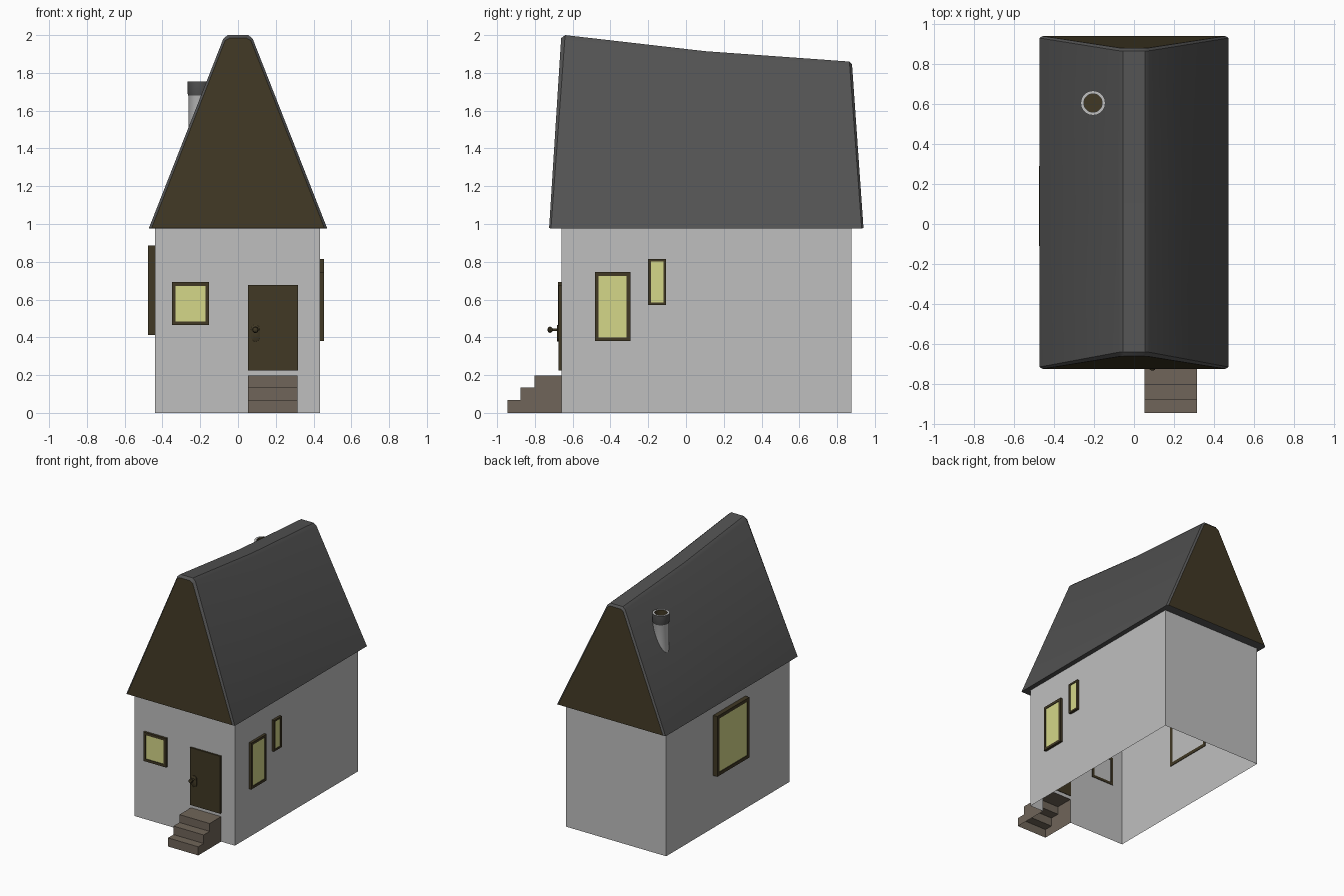
import bpy, bmesh, math
from mathutils import Vector

if "Cube" in bpy.data.objects:
    bpy.data.objects.remove(bpy.data.objects["Cube"])


def mat(name, rgb):
    m = bpy.data.materials.new(name)
    m.diffuse_color = (*rgb, 1)
    m.use_nodes = True
    m.node_tree.nodes["Principled BSDF"].inputs["Base Color"].default_value = m.diffuse_color
    return m


WALL = mat("plaster_grey", (0.52, 0.52, 0.52))
ROOF = mat("slate_grey", (0.085, 0.085, 0.085))
BROWN = mat("dark_brown", (0.052, 0.040, 0.018))
PANE = mat("window_yellow", (0.66, 0.68, 0.25))
STEP = mat("step_taupe", (0.16, 0.13, 0.10))


def mesh_obj(name, verts, faces, mats, rule=None, fix=True):
    me = bpy.data.meshes.new(name)
    me.from_pydata([tuple(v) for v in verts], [], faces)
    for m in mats:
        me.materials.append(m)
    if fix:
        bm = bmesh.new()
        bm.from_mesh(me)
        bmesh.ops.recalc_face_normals(bm, faces=bm.faces)
        bm.to_mesh(me)
        bm.free()
    if rule:
        for p in me.polygons:
            p.material_index = rule(p)
    ob = bpy.data.objects.new(name, me)
    bpy.context.collection.objects.link(ob)
    return ob


def smooth(ob, deg=40):
    bpy.ops.object.select_all(action='DESELECT')
    ob.select_set(True)
    bpy.context.view_layer.objects.active = ob
    bpy.ops.object.shade_smooth_by_angle(angle=math.radians(deg))


def box_data(lo, hi):
    v = [(x, y, z) for x in (lo[0], hi[0]) for y in (lo[1], hi[1]) for z in (lo[2], hi[2])]
    f = [(0, 1, 3, 2), (4, 6, 7, 5), (0, 4, 5, 1), (2, 3, 7, 6), (0, 2, 6, 4), (1, 5, 7, 3)]
    return v, f


def boxes(name, parts, m):
    verts, faces = [], []
    for a, b in parts:
        lo = [min(p) for p in zip(a, b)]
        hi = [max(p) for p in zip(a, b)]
        v, f = box_data(lo, hi)
        faces += [tuple(i + len(verts) for i in q) for q in f]
        verts += v
    return mesh_obj(name, verts, faces, [m])


def lathe(name, prof, at, m, n=24, axis='Z', rule=None):
    """Spin (radius, height) points about an axis."""
    verts, faces = [], []
    for r, h in prof:
        for i in range(n):
            a = 2 * math.pi * i / n
            c, s = r * math.cos(a), r * math.sin(a)
            p = (c, s, h) if axis == 'Z' else (c, -h, s)
            verts.append(Vector(p) + Vector(at))
    for k in range(len(prof) - 1):
        for i in range(n):
            j = (i + 1) % n
            faces.append((k * n + i, k * n + j, (k + 1) * n + j, (k + 1) * n + i))
    faces.append(tuple(range((len(prof) - 1) * n, len(prof) * n)))
    ob = mesh_obj(name, verts, faces, m, rule)
    smooth(ob)
    return ob


# Walls: open shell, front wall notched behind the steps
X0, X1, Y0, Y1, H = -0.44, 0.435, -0.66, 0.875, 0.98
SX0, SX1, SH = 0.052, 0.315, 0.197
wv = [(X0, Y0, 0), (SX0, Y0, 0), (SX0, Y0, SH), (SX1, Y0, SH), (SX1, Y0, 0), (X1, Y0, 0),
      (X1, Y0, H), (X0, Y0, H), (X0, Y1, 0), (X1, Y1, 0), (X1, Y1, H), (X0, Y1, H)]
mesh_obj("walls", wv, [(0, 1, 2, 3, 4, 5, 6, 7), (5, 9, 10, 6), (9, 8, 11, 10), (8, 0, 7, 11)], [WALL])

# Roof: trapezoid sections along y, gables leaning inwards, sagging ridge
EAVE = 0.975


def section(yb, yt, top, inset=0.0):
    half = [(0.473 - inset, EAVE + inset * 0.3), (0.078 - inset * 0.6, top - 0.02 - inset * 0.6),
            (0.055 - inset * 0.6, top - inset)]
    pts = half + [(-x, z) for x, z in reversed(half)]
    return [(x, yb + (yt - yb) * (z - EAVE) / (top - EAVE), z) for x, z in pts]


rings = [section(-0.725, -0.66, 2.0, 0.016), section(-0.715, -0.64, 2.0), section(0.1, 0.1, 1.915),
         section(0.93, 0.865, 1.86), section(0.94, 0.878, 1.86, 0.016)]
rv = [p for r in rings for p in r]
rf = [(k * 6 + i, k * 6 + (i + 1) % 6, (k + 1) * 6 + (i + 1) % 6, (k + 1) * 6 + i)
      for k in range(4) for i in range(6)]
rf += [tuple(range(6)), tuple(range(24, 30))]
roof = mesh_obj("roof", rv, rf, [ROOF, BROWN], lambda p: 1 if len(p.vertices) == 6 else 0)
smooth(roof, 35)

# Chimney: round tube with dark collar and brown flue
lathe("chimney", [(0.058, 1.35), (0.058, 1.68), (0.062, 1.69), (0.062, 1.755), (0.046, 1.755), (0.046, 1.70)],
      (-0.205, 0.605, 0), [WALL, ROOF, BROWN],
      rule=lambda p: 2 if p.center.z < 1.74 and len(p.vertices) > 4
      or ((p.center.x + 0.205) ** 2 + (p.center.y - 0.605) ** 2) ** 0.5 < 0.047
      else (1 if 1.685 < p.center.z < 1.75 else 0))


# Windows: bar frame with a pane set just behind its face
def window(name, side, a0, a1, z0, z1, depth, t=0.02):
    def P(a, d, z):
        if side == 'front':
            return (a, Y0 - d, z)
        return (X1 + d, a, z) if side == 'right' else (X0 - d, a, z)
    b = -0.004
    boxes(name + "_frame", [
        (P(a0, b, z0), P(a0 + t, depth, z1)), (P(a1 - t, b, z0), P(a1, depth, z1)),
        (P(a0 + t, b, z0), P(a1 - t, depth, z0 + t)), (P(a0 + t, b, z1 - t), P(a1 - t, depth, z1))], BROWN)
    boxes(name + "_pane", [(P(a0 + t, depth - 0.012, z0 + t), P(a1 - t, depth - 0.005, z1 - t))], PANE)


window("front_window", 'front', -0.35, -0.153, 0.465, 0.693, 0.018)
window("right_window_large", 'right', -0.482, -0.295, 0.38, 0.745, 0.02)
window("right_window_small", 'right', -0.2, -0.105, 0.57, 0.815, 0.02, 0.014)
window("left_window", 'left', -0.11, 0.29, 0.412, 0.887, 0.036, 0.026)

# Door with plate and knob
boxes("door", [((0.052, -0.656, 0.225), (0.317, -0.674, 0.677))], BROWN)
plate = lathe("handle_plate", [(0.022, 0), (0.022, 0.008), (0.018, 0.011)], (0, 0, 0), [BROWN], 16, 'Y')
for v in plate.data.vertices:  # stretch the disc into a rounded plate
    v.co.z += 0.022 if v.co.z > 0 else -0.022
plate.location = (0.092, -0.673, 0.422)
lathe("door_knob", [(0.007, 0), (0.007, 0.03), (0.014, 0.036), (0.017, 0.044), (0.013, 0.053), (0.004, 0.057)],
      (0.092, -0.676, 0.44), [BROWN], 16, 'Y')

# Steps: stair profile extruded in x, open at back and bottom
prof = [(-0.945, 0), (-0.945, 0.068), (-0.877, 0.068), (-0.877, 0.135), (-0.803, 0.135),
        (-0.803, SH), (Y0, SH), (Y0, 0)]
n = len(prof)
sv = [(x, y, z) for x in (SX0, SX1) for y, z in prof]
sf = [(i, i + 1, n + i + 1, n + i) for i in range(n - 2)] + [tuple(range(n)), tuple(range(n, 2 * n))]
mesh_obj("front_steps", sv, sf, [STEP])
